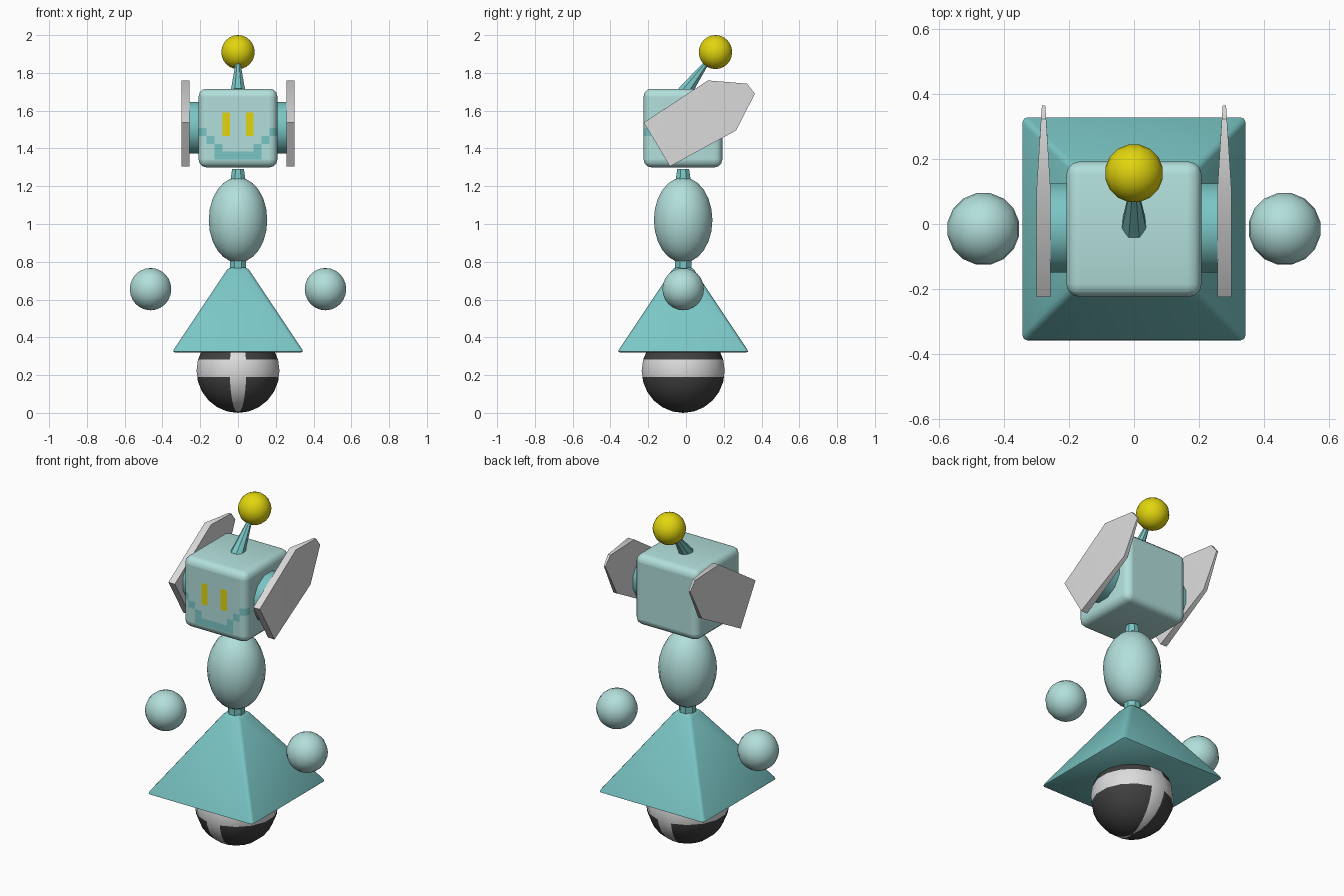
import bpy, bmesh, math
from mathutils import Vector, Matrix

if "Cube" in bpy.data.objects:
    bpy.data.objects.remove(bpy.data.objects["Cube"])

CY = -0.015  # body axis sits slightly in front of y = 0


def material(name, r, g, b):
    m = bpy.data.materials.new(name)
    lin = [((c / 255 + 0.055) / 1.055) ** 2.4 for c in (r, g, b)]
    m.diffuse_color = (*lin, 1)
    m.use_nodes = True
    m.node_tree.nodes["Principled BSDF"].inputs["Base Color"].default_value = m.diffuse_color
    return m


PALE = material("pale_teal", 178, 223, 219)
TEAL = material("mid_teal", 122, 198, 197)
YELLOW = material("yellow", 226, 213, 14)
LIGHT = material("light_grey", 220, 220, 220)
DARK = material("dark_grey", 64, 64, 64)


def finish(bm, name, mats, angle=40):
    bmesh.ops.recalc_face_normals(bm, faces=bm.faces)
    me = bpy.data.meshes.new(name)
    bm.to_mesh(me)
    bm.free()
    ob = bpy.data.objects.new(name, me)
    bpy.context.collection.objects.link(ob)
    for m in mats:
        me.materials.append(m)
    bpy.ops.object.select_all(action='DESELECT')
    ob.select_set(True)
    bpy.context.view_layer.objects.active = ob
    bpy.ops.object.shade_smooth_by_angle(angle=math.radians(angle))
    return ob


def cut(bm, co, no):
    bmesh.ops.bisect_plane(bm, geom=bm.verts[:] + bm.edges[:] + bm.faces[:],
                           plane_co=co, plane_no=no)


def ball(center, scale, segs=16, rings=12):
    bm = bmesh.new()
    mat = (Matrix.Translation(center) @ Matrix.Diagonal((*scale, 1))
           @ Matrix.Rotation(math.pi / segs, 4, 'Z'))
    bmesh.ops.create_uvsphere(bm, u_segments=segs, v_segments=rings, radius=1, matrix=mat)
    return bm


def cone(p0, p1, r0, r1, segs):
    p0, p1 = Vector(p0), Vector(p1)
    d = p1 - p0
    mat = (Matrix.Translation((p0 + p1) / 2) @ d.to_track_quat('Z', 'Y').to_matrix().to_4x4()
           @ Matrix.Rotation(math.pi / segs, 4, 'Z'))
    bm = bmesh.new()
    bmesh.ops.create_cone(bm, cap_ends=True, segments=segs, radius1=r0, radius2=r1,
                          depth=d.length, matrix=mat)
    return bm


# rolling ball: light band around the middle and a light stripe front to back
bm = ball((0, CY, 0.223), (0.224, 0.224, 0.223))
for z in (0.19, 0.283):
    cut(bm, (0, 0, z), (0, 0, 1))
for f in bm.faces:
    c = f.calc_center_median()
    stripe = abs(math.atan2(c.x, abs(c.y - CY))) < math.pi / 16
    f.material_index = 1 if stripe or 0.19 < c.z < 0.283 else 0
finish(bm, "rolling_ball", [DARK, LIGHT])

# square pyramid skirt, softened along the edges
bm = cone((0, CY, 0.32), (0, CY, 0.77), 0.35 * math.sqrt(2), 0.05 * math.sqrt(2), 4)
bmesh.ops.bevel(bm, geom=bm.edges[:], offset=0.016, segments=2, profile=0.5, affect='EDGES')
finish(bm, "skirt", [TEAL])

# waist and neck connectors
finish(cone((0, CY, 0.75), (0, CY, 0.84), 0.047, 0.047, 8), "waist", [TEAL])
finish(cone((0, CY, 1.22), (0, CY, 1.29), 0.045, 0.034, 8), "neck", [TEAL])

# egg-shaped torso and floating hands
finish(ball((0, CY, 1.021), (0.158, 0.158, 0.226)), "torso", [PALE])
for side, label in ((-1, "left"), (1, "right")):
    finish(ball((side * 0.463, CY, 0.655), (0.112,) * 3), label + "_hand", [PALE])

# head: rounded cube with a ten by ten grid cut in for the pixel face
HALF, HZ = 0.208, 1.508
bm = bmesh.new()
bmesh.ops.create_cube(bm, size=2 * HALF, matrix=Matrix.Translation((0, -0.016, HZ)))
bmesh.ops.bevel(bm, geom=bm.edges[:], offset=0.04, segments=3, profile=0.5, affect='EDGES')
PX = HALF / 5
for i in range(1, 10):
    cut(bm, ((i - 5) * PX, 0, 0), (1, 0, 0))
    cut(bm, (0, 0, HZ + (i - 5) * PX), (0, 0, 1))
mouth = {(0, 5), (1, 6), (2, 7)} | {(c, 8) for c in range(2, 5)}
eye = {(3, 3), (3, 4), (3, 5)}
for f in bm.faces:
    c = f.calc_center_median()
    if c.y < -0.18:
        col = int((HALF - abs(c.x)) / PX)
        row = int((HZ + HALF - c.z) / PX)
        f.material_index = 1 if (col, row) in mouth else 2 if (col, row) in eye else 0
finish(bm, "head", [PALE, TEAL, YELLOW])

# ear hubs and tilted ear plates, thick in front and thin at the rear tip
OUTLINE = [(-0.224, 1.537, 0.021), (0.116, 1.76, 0.021), (0.323, 1.743, 0.008),
           (0.365, 1.69, 0.005), (0.265, 1.495, 0.012), (-0.085, 1.305, 0.021)]
for side, label in ((-1, "left"), (1, "right")):
    finish(cone((side * 0.19, -0.012, 1.51), (side * 0.262, -0.012, 1.51), 0.142, 0.142, 12),
           label + "_ear_hub", [TEAL])
    bm = bmesh.new()
    rims = [[bm.verts.new((side * 0.278 + s * t, y, z)) for y, z, t in OUTLINE] for s in (-1, 1)]
    mids = [bm.verts.new((side * 0.278 + s * 0.022, 0.06, 1.56)) for s in (-1, 1)]
    for i in range(6):
        j = (i + 1) % 6
        bm.faces.new((rims[0][i], rims[0][j], rims[1][j], rims[1][i]))
        for rim, mid in zip(rims, mids):
            bm.faces.new((rim[i], rim[j], mid))
    finish(bm, label + "_ear_plate", [LIGHT])

# leaning antenna with a yellow bulb
finish(cone((0, -0.01, 1.695), (0, 0.13, 1.88), 0.042, 0.008, 8), "antenna", [TEAL])
finish(ball((0, 0.156, 1.91), (0.09,) * 3), "antenna_bulb", [YELLOW])
